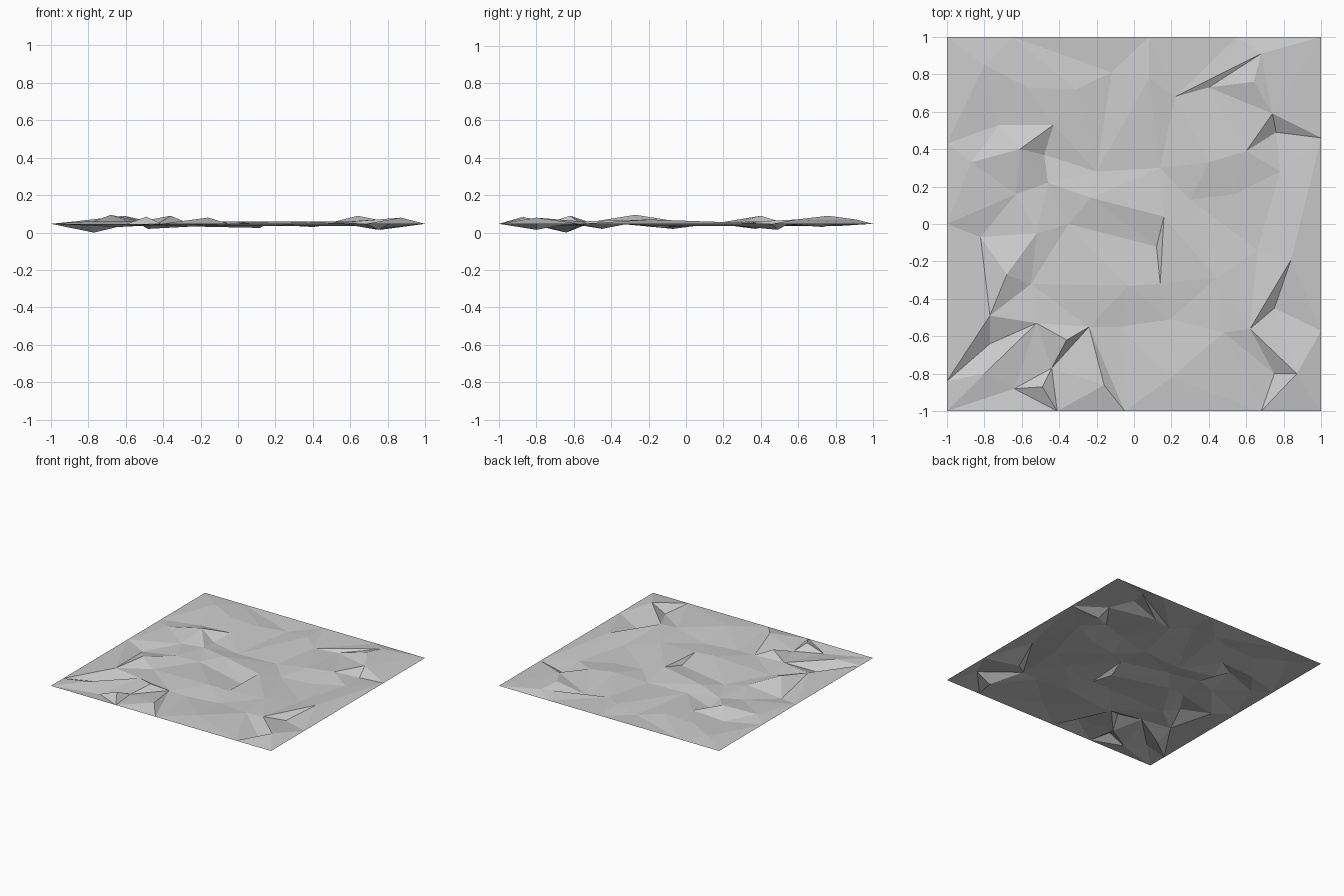
import bpy
import bmesh
from mathutils import Vector
from mathutils.geometry import delaunay_2d_cdt

cube = bpy.data.objects.get("Cube")
if cube:
    bpy.data.objects.remove(cube, do_unlink=True)

UNIT = 0.01          # fold heights are given in hundredths
BORDER_HEIGHT = 4.7
KNOLL_HEIGHT = 6.0
DIP_HEIGHT = 3.5

heights = {}         # (x, y) -> height
creases = set()      # pairs of points joined by a sharp crease


def add_point(x, y, height):
    heights.setdefault((x, y), height)
    return (x, y)


def add_fan(centre, *rim):
    """A peak or hollow joined to a rim by creased triangular facets."""
    middle = add_point(*centre)
    outline = [add_point(*point) for point in rim]
    for point in outline:
        creases.add((middle, point))
    for start, end in zip(outline, outline[1:]):
        creases.add((start, end))


# Straight square border, broken where the inner facets meet it
for side in (-1, 1):
    for corner in (-1, 1):
        add_point(side, corner, BORDER_HEIGHT)
for x in (-.41, -.05, .68):
    add_point(x, -1, BORDER_HEIGHT)
for x in (-.65, .08, .55):
    add_point(x, 1, BORDER_HEIGHT)
for y in (-.84, 0, .43):
    add_point(-1, y, BORDER_HEIGHT)
for y in (-.57, .46):
    add_point(1, y, BORDER_HEIGHT)

# Back folds
add_fan((.4, .73, 3), (.22, .68, 4), (.68, .91, 7), (.64, .76, 9))
add_fan((.76, .49, 1.5), (.6, .39, 6), (.74, .59, 7), (1, .46, 4.7))
add_fan((-.48, .37, 2), (-.46, .22, 4), (-.61, .4, 9), (-.43, .53, 5))

# Middle folds
add_fan((.12, -.12, 2.5), (.16, .04, 6), (.14, -.32, 5))
add_fan((-.82, -.07, 2), (-1, 0, 4.7), (-.63, .16, 5))
add_fan((-.55, -.32, 4.5), (-.68, -.27, 9.5), (-.77, -.49, 6))
add_fan((.75, -.45, 2), (.62, -.56, 6), (.84, -.19, 7))

# Front folds
add_fan((-.77, -.64, 0), (-1, -.84, 4.7), (-.77, -.49, 6),
        (-.52, -.53, 6), (-.8, -.8, 6), (-1, -.84, 4.7))
add_fan((-.36, -.62, 9), (-.44, -.77, 4), (-.24, -.55, 4), (-.52, -.53, 6))
add_fan((-.49, -.87, 8.5), (-.44, -.77, 4), (-.41, -1, 4.7), (-.64, -.88, 3))
add_fan((-.16, -.86, 8), (-.24, -.55, 4), (-.05, -1, 4.7))
add_fan((.75, -.8, 1.5), (.62, -.56, 6), (.87, -.8, 8))

# Gentle knolls and dips between the folds
knolls = [(-.87, .33), (-.57, .73), (-.31, .72), (-.23, .14), (-.52, -.05),
          (.08, .78), (.4, .33), (.44, -.29), (.48, -.58), (-.03, -.33),
          (.2, -.82), (-.8, .85)]
dips = [(-.35, 0), (-.2, .28), (-.72, .53), (.14, .3), (.54, .16),
        (.78, .28), (.66, -.14), (.19, -.51), (-.08, -.55), (-.12, .81),
        (.3, .13)]
for x, y in knolls:
    add_point(x, y, KNOLL_HEIGHT)
for x, y in dips:
    add_point(x, y, DIP_HEIGHT)

# Triangulate the sheet while keeping every crease
points = list(heights)
index = {point: i for i, point in enumerate(points)}
edges = [(index[a], index[b]) for a, b in creases]
flat, _, triangles, sources, _, _ = delaunay_2d_cdt(
    [Vector(point) for point in points], edges, [], 0, 1e-5)

bm = bmesh.new()
corners = []
for place, source in zip(flat, sources):
    height = heights[points[source[0]]] if source else BORDER_HEIGHT
    corners.append(bm.verts.new((place.x, place.y, height * UNIT)))
for triangle in triangles:
    bm.faces.new([corners[i] for i in triangle])
bm.normal_update()
for face in bm.faces:
    face.smooth = False
    if face.normal.z < 0:
        face.normal_flip()

mesh = bpy.data.meshes.new("ground_sheet")
bm.to_mesh(mesh)
bm.free()

# Single plain grey material
grey = bpy.data.materials.new("plain_grey")
grey.use_nodes = True
colour = (0.6, 0.6, 0.6, 1)
grey.diffuse_color = colour
grey.node_tree.nodes["Principled BSDF"].inputs["Base Color"].default_value = colour
mesh.materials.append(grey)

ground = bpy.data.objects.new("ground_sheet", mesh)
bpy.context.collection.objects.link(ground)
